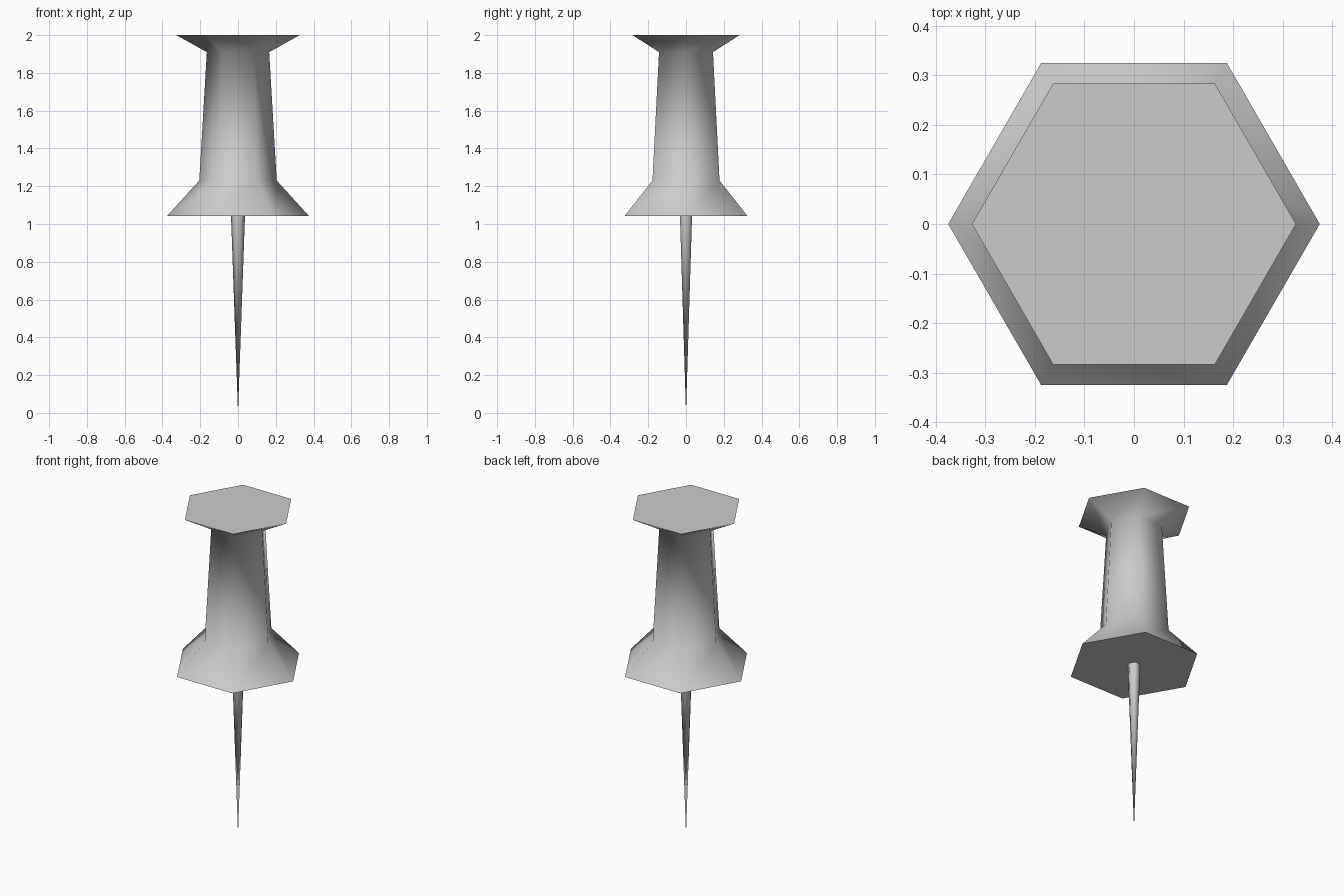
import bpy, bmesh
from math import cos, sin, pi

if "Cube" in bpy.data.objects:
    bpy.data.objects.remove(bpy.data.objects["Cube"])

SIDES = 6


def lathe(name, profile):
    """Six-sided solid from (radius, z) points, bottom to top; radius 0 is a point."""
    bm = bmesh.new()
    rings = []
    for r, z in profile:
        n = SIDES if r > 0 else 1
        rings.append([bm.verts.new((r * cos(2 * pi * i / SIDES), r * sin(2 * pi * i / SIDES), z))
                      for i in range(n)])
    # smooth side walls
    for a, b in zip(rings, rings[1:]):
        for i in range(SIDES):
            j = (i + 1) % SIDES
            if len(a) == 1:
                f = bm.faces.new((a[0], b[j], b[i]))
            else:
                f = bm.faces.new((a[i], a[j], b[j], b[i]))
            f.smooth = True
    # flat end caps with crisp rims
    for ring, flip in ((rings[0], True), (rings[-1], False)):
        if len(ring) > 1:
            cap = bm.faces.new(ring[::-1] if flip else ring)
            for e in cap.edges:
                e.smooth = False
    bmesh.ops.recalc_face_normals(bm, faces=bm.faces)
    mesh = bpy.data.meshes.new(name)
    bm.to_mesh(mesh)
    bm.free()
    obj = bpy.data.objects.new(name, mesh)
    bpy.context.collection.objects.link(obj)
    return obj


# Flared grip: wide collar, tapering waist, flared top
lathe("pin_handle", [(0.375, 1.043), (0.205, 1.23), (0.165, 1.91), (0.327, 2.0)])

# Needle tapering to a point on the ground
lathe("pin_needle", [(0, 0), (0.037, 1.043)])
